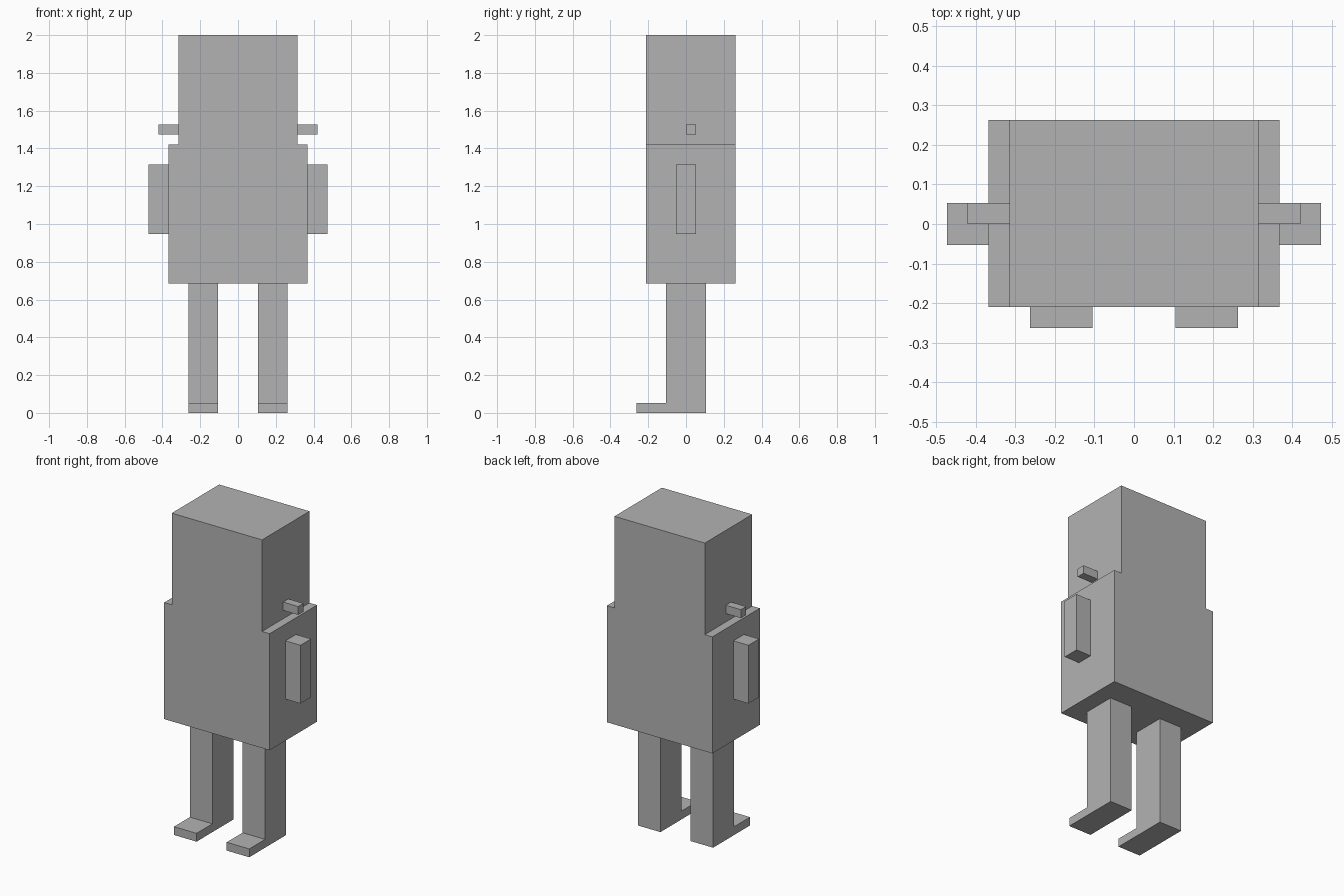
import bpy

cube = bpy.data.objects.get("Cube")
if cube:
    bpy.data.objects.remove(cube, do_unlink=True)

U = 2 / 38  # the figure is built on a block grid, 38 blocks tall

grey = bpy.data.materials.new("plain grey")
grey.use_nodes = True
colour = (0.45, 0.45, 0.45, 1)
grey.diffuse_color = colour
grey.node_tree.nodes["Principled BSDF"].inputs["Base Color"].default_value = colour


def box(name, x, y, z):
    """Flat-shaded box from (min, max) ranges in blocks."""
    ranges = (x, y, z)
    bpy.ops.mesh.primitive_cube_add(size=1, location=[(a + b) / 2 * U for a, b in ranges])
    obj = bpy.context.object
    obj.name = name
    obj.scale = [(b - a) * U for a, b in ranges]
    bpy.ops.object.transform_apply(location=False, rotation=False, scale=True)
    obj.data.materials.append(grey)
    return obj


def pair(name, x, y, z):
    """Matching boxes on the left (+x) and right (-x)."""
    box("left_" + name, x, y, z)
    box("right_" + name, (-x[1], -x[0]), y, z)


# Head and torso share the same depth
depth = (-4, 5)
box("head", (-6, 6), depth, (27, 38))
box("torso", (-7, 7), depth, (13, 27))

# Side parts
pair("ear", (6, 8), (0, 1), (28, 29))
pair("arm", (7, 9), (-1, 1), (18, 25))

# Legs with flat feet pointing forward
pair("leg", (2, 5), (-2, 2), (0, 13))
pair("foot", (2, 5), (-5, -2), (0, 1))
